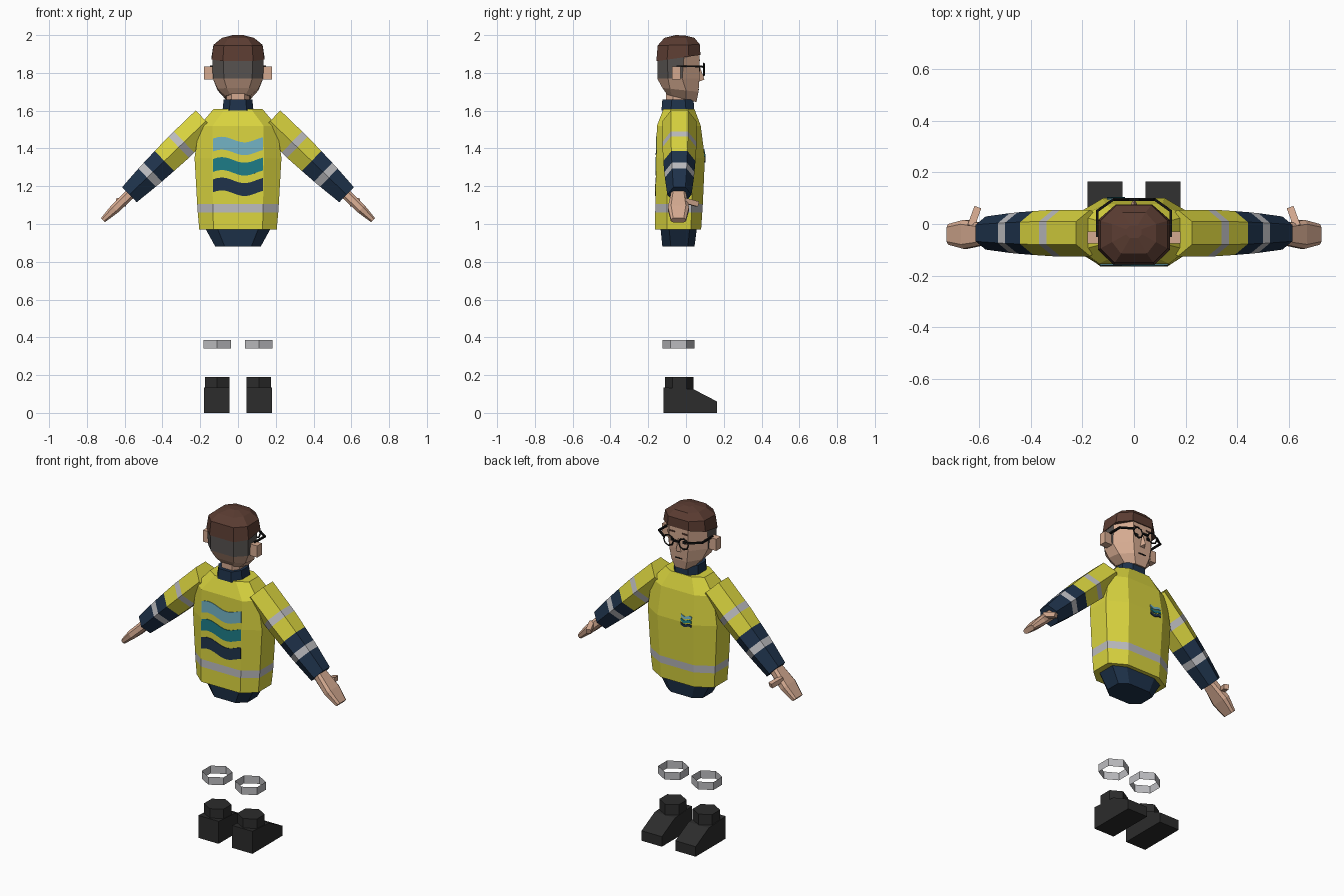
import bpy, bmesh, math
from mathutils import Vector

if "Cube" in bpy.data.objects:
    bpy.data.objects.remove(bpy.data.objects["Cube"])

COLOURS = {
    "safety_yellow": (0.70, 0.66, 0.05), "navy": (0.013, 0.032, 0.07),
    "silver": (0.50, 0.50, 0.52), "skin": (0.66, 0.40, 0.28),
    "brown_hair": (0.105, 0.046, 0.032), "grey_hair": (0.095, 0.085, 0.08),
    "boot_black": (0.025, 0.025, 0.025), "light_blue": (0.17, 0.45, 0.55),
    "teal": (0.012, 0.20, 0.24), "black": (0.006, 0.006, 0.006)}
MATS = {}
for n, c in COLOURS.items():
    MATS[n] = bpy.data.materials.new(n)
    MATS[n].diffuse_color = (*c, 1)


def finish(name, bm, mats):
    bmesh.ops.recalc_face_normals(bm, faces=bm.faces)
    me = bpy.data.meshes.new(name)
    bm.to_mesh(me)
    bm.free()
    for m in mats:
        me.materials.append(MATS[m])
    ob = bpy.data.objects.new(name, me)
    bpy.context.collection.objects.link(ob)
    return ob


def loft(name, rings, bands, caps=True, rule=None):
    """Skin a list of rings; bands gives one colour per gap between rings."""
    mats = list(dict.fromkeys(bands))
    bm = bmesh.new()
    vs = [[bm.verts.new(p) for p in r] for r in rings]
    n = len(vs[0])
    for i, col in enumerate(bands):
        for k in range(n):
            f = bm.faces.new((vs[i][k], vs[i][(k + 1) % n], vs[i + 1][(k + 1) % n], vs[i + 1][k]))
            f.material_index = mats.index(rule(i, k, col) if rule else col)
    if caps:
        bm.faces.new(vs[0]).material_index = mats.index(bands[0])
        bm.faces.new(vs[-1]).material_index = mats.index(bands[-1])
    return finish(name, bm, mats)


def octa(zb, zf, w, pb, pf, yb, yf, s0, s1):
    """Eight-sided body ring; zb/zf tilt it from back to front."""
    pts = [(-pb, yb), (pb, yb), (w, s0), (w, s1), (pf, yf), (-pf, yf), (-w, s1), (-w, s0)]
    return [(x, y, zb + (zf - zb) * (y - yb) / (yf - yb)) for x, y in pts]


def box(name, lo, hi, mat):
    r = [[(lo[0], lo[1], z), (hi[0], lo[1], z), (hi[0], hi[1], z), (lo[0], hi[1], z)] for z in (lo[2], hi[2])]
    return loft(name, r, [mat])


def bar(name, a, b, r, mat):
    """Thin square rod from a to b."""
    a, b = Vector(a), Vector(b)
    q = (b - a).to_track_quat('Z', 'Y')
    sec = [q @ Vector((r * x, r * y, 0)) for x, y in ((-1, -1), (1, -1), (1, 1), (-1, 1))]
    return loft(name, [[p + o for o in sec] for p in (a, b)], [mat])


def hexa(cx, cy, z, r):
    return [(cx + r * math.sin(k * math.pi / 3), cy + r * math.cos(k * math.pi / 3), z) for k in range(6)]


# Jacket with reflective waist band
loft("jacket", [
    octa(.97, .97, .205, .13, .11, -.165, .08, -.10, .025),
    octa(1.06, 1.06, .213, .132, .112, -.163, .086, -.10, .03),
    octa(1.105, 1.105, .216, .133, .113, -.162, .089, -.10, .03),
    octa(1.35, 1.35, .23, .137, .12, -.158, .10, -.10, .035),
    octa(1.52, 1.52, .205, .135, .11, -.154, .078, -.10, .03),
    octa(1.608, 1.608, .13, .07, .07, -.12, .045, -.08, .01)],
    ["safety_yellow", "silver", "safety_yellow", "safety_yellow", "safety_yellow"])

# Trouser top and collar
loft("hips", [octa(.88, .88, .12, .07, .07, -.125, .045, -.08, .01),
              octa(.98, .98, .175, .11, .10, -.135, .058, -.09, .02)], ["navy"])
loft("collar", [octa(1.60, 1.60, .082, .045, .045, -.13, .043, -.08, 0),
                octa(1.66, 1.66, .076, .042, .042, -.125, .04, -.075, -.005)], ["navy"])
loft("neck", [octa(1.62, 1.62, .06, .035, .035, -.105, .022, -.07, -.01),
              octa(1.72, 1.72, .06, .035, .035, -.105, .022, -.07, -.01)], ["skin"])


# Head: cropped grey hair on back and sides, skin on the face
def head_rule(i, k, col):
    return "grey_hair" if i >= 2 and k in (0, 1, 2, 6, 7) else "skin"


loft("head", [
    octa(1.685, 1.645, .065, .04, .035, -.10, .055, -.075, .0),
    octa(1.72, 1.70, .108, .06, .052, -.125, .066, -.085, .0),
    octa(1.77, 1.77, .133, .075, .062, -.152, .071, -.095, -.02),
    octa(1.88, 1.91, .136, .077, .065, -.152, .071, -.10, -.01)],
    ["skin", "skin", "grey_hair"], rule=head_rule)
loft("hair", [
    octa(1.862, 1.895, .14, .08, .07, -.157, .076, -.10, .015),
    octa(1.945, 1.95, .13, .075, .067, -.15, .074, -.095, .012),
    octa(1.985, 1.985, .085, .05, .045, -.115, .045, -.07, 0),
    octa(2.0, 1.998, .03, .015, .015, -.055, -.005, -.04, -.02)], ["brown_hair"] * 3)

# Nose and mouth
loft("nose", [[(-.018, .066, 1.752), (.018, .066, 1.752), (0, .098, 1.765)],
              [(-.007, .066, 1.83), (.007, .066, 1.83), (0, .074, 1.83)]], ["skin"])
box("mouth", (-.025, .062, 1.709), (.025, .070, 1.715), "black")

for s, side in ((-1, "left"), (1, "right")):
    def span(x0, x1):
        return sorted((s * x0, s * x1))

    # Ears, eyes and brows
    a, b = span(.12, .18)
    box(side + "_ear", (a, -.075, 1.765), (b, -.03, 1.835), "skin")
    a, b = span(.03, .052)
    box(side + "_eye", (a, .067, 1.808), (b, .075, 1.825), "black")
    a, b = span(.025, .06)
    box(side + "_brow", (a, .067, 1.862), (b, .075, 1.87), "brown_hair")

    # Glasses
    bpy.ops.mesh.primitive_torus_add(major_segments=8, minor_segments=4, major_radius=.032,
                                     minor_radius=.005, location=(s * .05, .095, 1.818),
                                     rotation=(math.pi / 2, 0, 0))
    rim = bpy.context.object
    rim.name = side + "_glasses_rim"
    rim.data.materials.append(MATS["black"])
    bar(side + "_glasses_hinge", (s * .08, .095, 1.832), (s * .143, .05, 1.835), .005, "black")
    bar(side + "_glasses_temple", (s * .143, .055, 1.835), (s * .143, -.05, 1.835), .005, "black")

    # Sleeve: six-sided tube along a sloping axis
    start, end = Vector((s * .17, -.035, 1.545)), Vector((s * .575, -.035, 1.155))
    d = (end - start).normalized()
    n = Vector((0, 1, 0)).cross(d)

    def sec(t, r):
        return [start + d * t + Vector((0, r * math.cos(k * math.pi / 3), 0)) + n * r * math.sin(k * math.pi / 3)
                for k in range(6)]

    loft(side + "_sleeve",
         [sec(*p) for p in ((0, .09), (.16, .09), (.20, .09), (.305, .085), (.39, .08), (.432, .077), (.562, .064))],
         ["safety_yellow", "silver", "safety_yellow", "navy", "silver", "navy"])

    # Hand and thumb
    def palm(t, hy, hn):
        return [start + d * t + Vector((0, hy * u - .005, 0)) + n * hn * v
                for u, v in ((-1, -.5), (-.7, -1), (.7, -1), (1, -.5), (1, .5), (.7, 1), (-.7, 1), (-1, .5))]

    loft(side + "_hand", [palm(.55, .038, .028), palm(.67, .056, .026), palm(.757, .04, .015)], ["skin"] * 2)
    bar(side + "_thumb", (s * .632, -.01, 1.125), (s * .606, .062, 1.105), .014, "skin")

    # Ankle band, boot shaft and boot
    cx = s * .111
    loft(side + "_ankle_band", [hexa(cx, -.04, z, .084) for z in (.34, .387)], ["silver"], caps=False)
    loft(side + "_boot_shaft", [hexa(cx, -.035, z, .075) for z in (.10, .19)], ["boot_black"])
    prof = [(-.12, 0), (-.12, .135), (.04, .125), (.165, .06), (.165, 0)]
    loft(side + "_boot", [[(s * x, y, z) for y, z in prof] for x in (.045, .18)], ["boot_black"])

bar("glasses_bridge", (-.02, .095, 1.824), (.02, .095, 1.824), .005, "black")


# Wavy stripes: large on the back, small on the chest
def wave(name, x0, x1, z, h, amp, yfun, mat):
    bm = bmesh.new()
    cols = []
    for i in range(13):
        u = i / 12
        x = x0 + (x1 - x0) * u
        zc = z + amp * math.sin(u * 2 * math.pi * 1.1 + .35)
        cols.append([bm.verts.new((x, yfun(q), q)) for q in (zc - h / 2, zc + h / 2)])
    for p, q in zip(cols, cols[1:]):
        bm.faces.new((p[0], q[0], q[1], p[1]))
    ob = finish(name, bm, [mat])
    mod = ob.modifiers.new("thickness", 'SOLIDIFY')
    mod.thickness, mod.offset = .005, 0


for i, mat in enumerate(("light_blue", "teal", "navy")):
    wave("back_wave_%d" % (i + 1), -.132, .132, 1.413 - .108 * i, .068, .015,
         lambda z: -.162 + .016 * (z - 1.105), mat)
    wave("chest_wave_%d" % (i + 1), -.105, -.035, 1.385 - .023 * i, .015, .005,
         lambda z: .102 - max(0, z - 1.35) * .13 - max(0, 1.35 - z) * .045, mat)

for m in bpy.data.materials:
    if m.users and not m.is_grease_pencil:
        m.use_nodes = True
        m.node_tree.nodes["Principled BSDF"].inputs["Base Color"].default_value = m.diffuse_color
